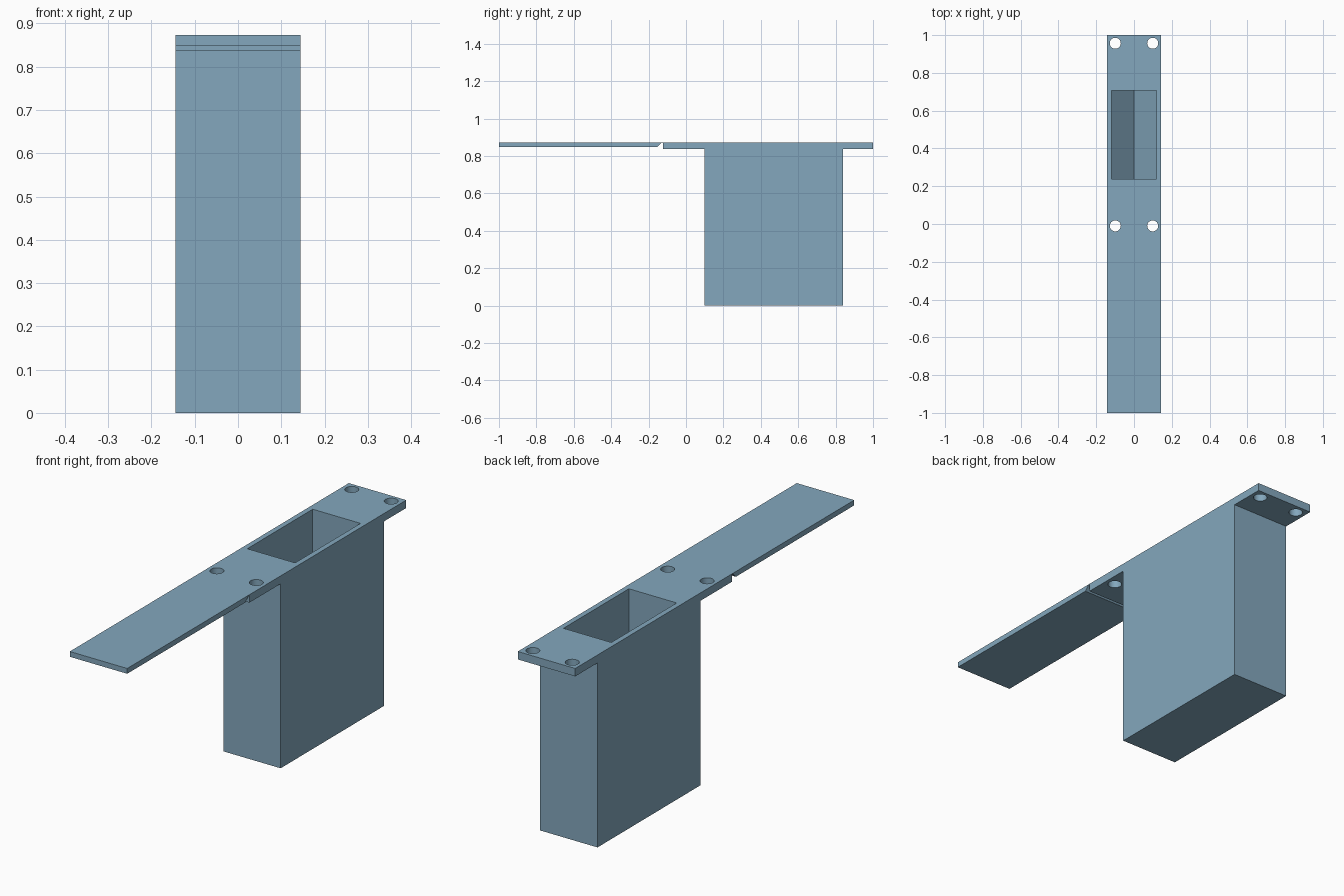
import bpy, bmesh, math
from mathutils import Vector

if "Cube" in bpy.data.objects:
    bpy.data.objects.remove(bpy.data.objects["Cube"])

HALF_W, TOP = 0.144, 0.873

blue = bpy.data.materials.new("dusty_blue")
blue.diffuse_color = (0.23, 0.39, 0.51, 1)
blue.use_nodes = True
blue.node_tree.nodes["Principled BSDF"].inputs["Base Color"].default_value = blue.diffuse_color


def finish(name, bm):
    bmesh.ops.recalc_face_normals(bm, faces=bm.faces)
    mesh = bpy.data.meshes.new(name)
    bm.to_mesh(mesh)
    bm.free()
    obj = bpy.data.objects.new(name, mesh)
    bpy.context.collection.objects.link(obj)
    mesh.materials.append(blue)
    return obj


def extrude(name, points, shift):
    """Extrude a flat outline by the shift vector."""
    bm = bmesh.new()
    face = bm.faces.new([bm.verts.new(p) for p in points])
    new = bmesh.ops.extrude_face_region(bm, geom=[face])["geom"]
    verts = [v for v in new if isinstance(v, bmesh.types.BMVert)]
    bmesh.ops.translate(bm, verts=verts, vec=Vector(shift))
    return finish(name, bm)


# Side outline: thin flap, hinge notch, mounting flange and deep box
outline = [(-1, TOP), (-1, 0.849), (-0.152, 0.849), (-0.131, 0.870),
           (-0.124, 0.870), (-0.124, 0.837), (0.10, 0.837), (0.10, 0),
           (0.84, 0), (0.84, 0.837), (1, 0.837), (1, TOP)]
body = extrude("box_with_hinged_flap",
               [(-HALF_W, y, z) for y, z in outline], (2 * HALF_W, 0, 0))

# Pocket with a V-shaped floor
pocket = [(-0.12, 1.0), (-0.12, 0.155), (0, 0.035), (0.12, 0.155), (0.12, 1.0)]
cutters = [extrude("pocket_cutter", [(x, 0.238, z) for x, z in pocket],
                   (0, 0.469, 0))]

# Four screw holes through the flange
for x in (-0.099, 0.099):
    for y in (-0.01, 0.957):
        ring = [(x + 0.029 * math.cos(i * math.tau / 32),
                 y + 0.029 * math.sin(i * math.tau / 32), 0.8) for i in range(32)]
        cutters.append(extrude("screw_hole_cutter", ring, (0, 0, 0.2)))

# Cut the openings, then drop the cutters
bpy.context.view_layer.objects.active = body
for cutter in cutters:
    cutter.hide_render = True
    mod = body.modifiers.new("cut", "BOOLEAN")
    mod.operation, mod.solver, mod.object = "DIFFERENCE", "EXACT", cutter
    bpy.ops.object.modifier_apply(modifier=mod.name)
    bpy.data.objects.remove(cutter)

body.select_set(True)
bpy.ops.object.shade_smooth_by_angle(angle=math.radians(30))
